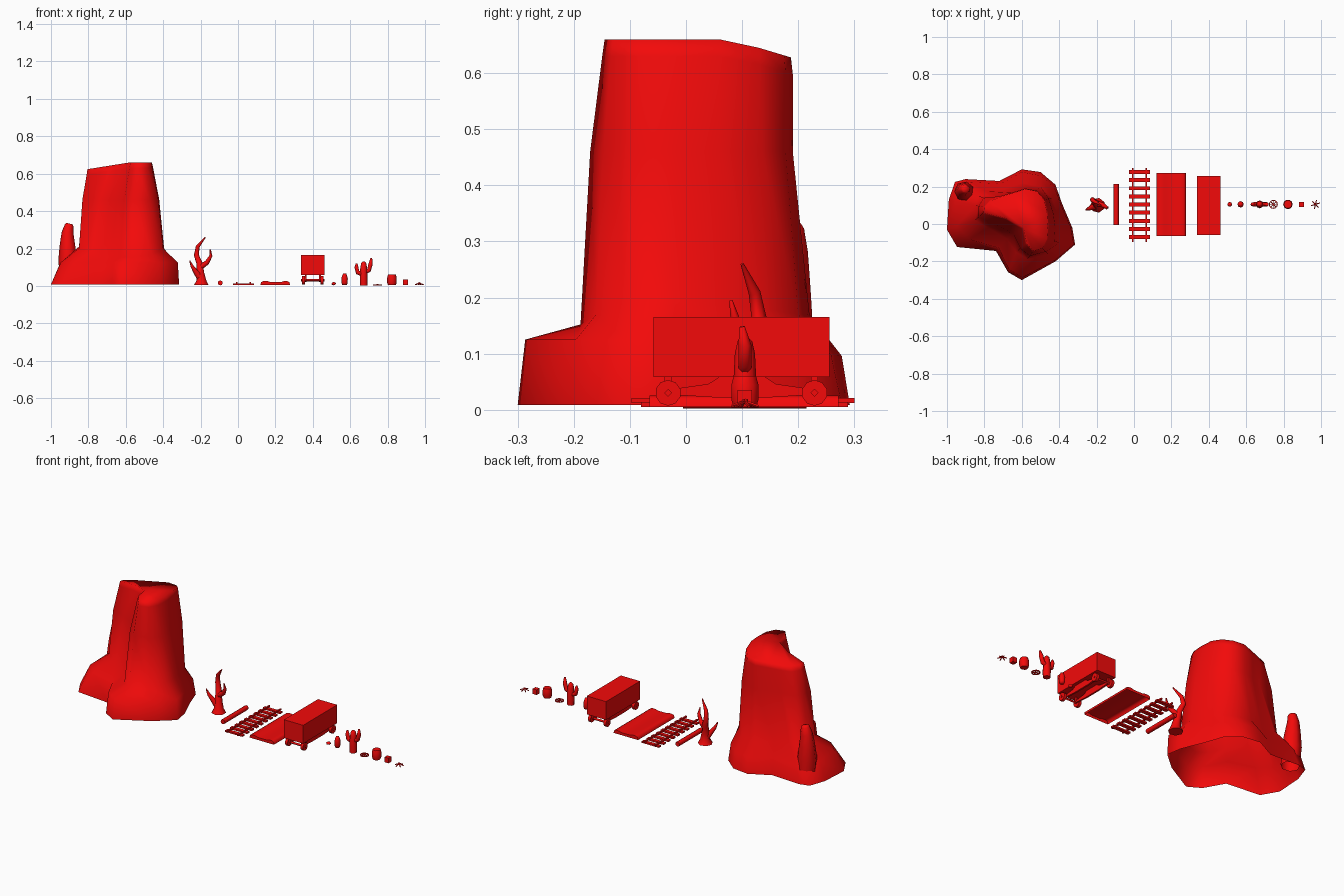
import bpy, bmesh, math
from mathutils import Vector

if "Cube" in bpy.data.objects:
    bpy.data.objects.remove(bpy.data.objects["Cube"])

red = bpy.data.materials.new("red")
red.diffuse_color = (0.9, 0.003, 0.003, 1)
red.use_nodes = True
red.node_tree.nodes["Principled BSDF"].inputs["Base Color"].default_value = red.diffuse_color
YC = 0.105


def finish(name, bm, smooth=40):
    me = bpy.data.meshes.new(name)
    bmesh.ops.recalc_face_normals(bm, faces=bm.faces)
    bm.to_mesh(me)
    bm.free()
    ob = bpy.data.objects.new(name, me)
    bpy.context.collection.objects.link(ob)
    me.materials.append(red)
    if smooth:
        bpy.ops.object.select_all(action='DESELECT')
        ob.select_set(True)
        bpy.context.view_layer.objects.active = ob
        bpy.ops.object.shade_smooth_by_angle(angle=math.radians(smooth))
    return ob


def loft(bm, rings, bottom=True, top=True):
    vs = [[bm.verts.new(p) for p in r] for r in rings]
    n = len(vs[0])
    for a, b in zip(vs, vs[1:]):
        for i in range(n):
            bm.faces.new((a[i], a[(i + 1) % n], b[(i + 1) % n], b[i]))
    if bottom:
        bm.faces.new(vs[0][::-1])
    if top:
        bm.faces.new(vs[-1])


def tube(bm, pts, n=7, bottom=True):
    """Tapered limb through (x, y, z, radius) points."""
    P = [Vector(p[:3]) for p in pts]
    rings = []
    for i, p in enumerate(P):
        d = (P[min(i + 1, len(P) - 1)] - P[max(i - 1, 0)]).normalized()
        u = d.cross(Vector((0, 1, 0)))
        u = u.normalized() if u.length > 0.1 else Vector((1, 0, 0))
        v = d.cross(u)
        rings.append([p + pts[i][3] * (u * math.cos(k * math.tau / n) + v * math.sin(k * math.tau / n))
                      for k in range(n)])
    loft(bm, rings, bottom)


def box(bm, x0, x1, y0, y1, z0, z1):
    loft(bm, [[(x0, y0, z), (x1, y0, z), (x1, y1, z), (x0, y1, z)] for z in (z0, z1)])


# Mesa: lofted from a wide base to a crescent-shaped top, open underneath
base = [(-1, -.03), (-.99, .13), (-.957, .225), (-.9, .24), (-.72, .23), (-.6, .292), (-.5, .278), (-.42, .21),
        (-.385, .11), (-.33, -.02), (-.315, -.11), (-.42, -.2), (-.6, -.3), (-.674, -.257), (-.738, -.144),
        (-.946, -.123)]
waist = [(-.85, .02), (-.85, .1), (-.83, .15), (-.79, .175), (-.7, .185), (-.6, .22), (-.5, .2), (-.44, .14),
         (-.41, .06), (-.395, -.02), (-.4, -.1), (-.46, -.16), (-.57, -.188), (-.63, -.15), (-.68, -.08), (-.78, -.02)]
crown = [(-.805, .06), (-.8, .09), (-.765, .125), (-.71, .145), (-.65, .165), (-.58, .187), (-.52, .175), (-.48, .13),
         (-.465, .06), (-.46, -.01), (-.465, -.08), (-.49, -.13), (-.54, -.145), (-.575, -.1), (-.59, -.02),
         (-.68, .03)]
spread = [.35, .25, .2, .25, .35, .2, .25, .25, .2, .12, .08, .1, .12, .13, .25, .4]
waist_z = [.2, .21, .21, .2, .18, .17, .17, .18, .19, .2, .2, .17, .152, .155, .17, .19]


def mix(a, b, t):
    return [(p[0] + (q[0] - p[0]) * t, p[1] + (q[1] - p[1]) * t) for p, q in zip(a, b)]


shoulder = [(p[0] + (q[0] - p[0]) * t, p[1] + (q[1] - p[1]) * t, .125 - .1 * max(0, p[1]))
            for p, q, t in zip(base, waist, spread)]
# Back wall rises almost straight, the rest tapers
middle = [near if p[1] < .17 else far for p, near, far in zip(waist, mix(waist, crown, .4), mix(waist, crown, .9))]
top_z = [.66 + .16 * min(0, x + .58) - .3 * max(0, y - .08) for x, y in crown]
bm = bmesh.new()
loft(bm, [[(*p, .008) for p in base], shoulder,
          [(*p, z) for p, z in zip(waist, waist_z)], [(*p, .46) for p in middle],
          [(*p, z - .03) for p, z in zip(mix(waist, crown, .9), top_z)],
          [(*p, z) for p, z in zip(crown, top_z)]], bottom=False)
finish("mesa", bm, 89)

# Small spire on the mesa's back-left shoulder
bm = bmesh.new()
tube(bm, [(-.9, .172, .03, .05), (-.908, .175, .14, .053), (-.91, .18, .22, .043), (-.91, .185, .285, .033),
          (-.902, .187, .325, .024), (-.9, .187, .333, .018)], 7, bottom=False)
finish("mesa_spire", bm, 80)

# Dead tree
bm = bmesh.new()
tube(bm, [(-.195, .1, .006, .04), (-.195, .1, .03, .027), (-.2, .105, .07, .021), (-.205, .115, .12, .017),
          (-.222, .13, .165, .014), (-.215, .122, .21, .011), (-.175, .1, .26, .003)])
tube(bm, [(-.2, .1, .04, .02), (-.225, .09, .075, .014), (-.245, .08, .105, .009), (-.258, .075, .135, .003)])
tube(bm, [(-.2, .11, .1, .016), (-.165, .1, .125, .013), (-.145, .088, .16, .009), (-.148, .08, .195, .003)])
finish("dead_tree", bm, 80)

# Log
bm = bmesh.new()
tube(bm, [(-.095, -.005, .016, .0135), (-.095, .215, .016, .0135)], 8)
finish("log", bm, 80)

# Rail track
bm = bmesh.new()
for i in range(9):
    y = -.07 + i * .0435
    box(bm, -.027, .085, y - .0105, y + .0105, .005, .014)
finish("track_sleepers", bm, 0)
bm = bmesh.new()
for x in (-.006, .066):
    box(bm, x - .004, x + .004, -.097, .3, .012, .021)
finish("track_rails", bm, 0)

# Embankment slab with a shallow trough, open underneath
prof = [(.12, .005), (.123, .02), (.135, .025), (.16, .025), (.175, .02), (.228, .02), (.244, .025), (.265, .025),
        (.275, .02), (.278, .005)]
bm = bmesh.new()
rings = [[bm.verts.new((x, y, z)) for x, z in prof] for y in (-.065, .272)]
for i in range(len(prof) - 1):
    bm.faces.new((rings[0][i], rings[0][i + 1], rings[1][i + 1], rings[1][i]))
for r in rings:
    bm.faces.new(r)
finish("embankment", bm, 85)

# Rail wagon body
bm = bmesh.new()
box(bm, .338, .462, -.058, .256, .058, .165)
finish("wagon_body", bm, 0)

# Wagon wheels, axles, hangers and side beams
bm = bmesh.new()
for y in (-.032, .229):
    tube(bm, [(.338, y, .03, .007), (.462, y, .03, .007)], 4)
    for x in (.35, .45):
        tube(bm, [(x - .008, y, .03, .023), (x + .008, y, .03, .023)], 10)
finish("wagon_wheels", bm)
bm = bmesh.new()
for x in (.362, .438):
    side = [(-.03, .027), (.05, .022), (.15, .022), (.229, .027), (.229, .036), (.16, .046), (.14, .059),
            (.06, .059), (.04, .046), (-.03, .036)]
    loft(bm, [[(x + d, y, z) for y, z in side] for d in (-.005, .005)])
    for y in (-.032, .229):
        box(bm, x - .005, x + .005, y - .006, y + .006, .03, .06)
finish("wagon_frame", bm, 0)

# Small stone
bm = bmesh.new()
bmesh.ops.create_icosphere(bm, subdivisions=1, radius=.014)
for v in bm.verts:
    v.co = Vector((.512 + v.co.x, YC + v.co.y, .012 + v.co.z * .65))
finish("stone", bm, 60)

# Upright sack
bm = bmesh.new()
tube(bm, [(.57, YC, .004, .012), (.57, YC, .015, .016), (.57, YC, .04, .017), (.57, YC, .055, .013),
          (.57, YC, .067, .008)], 8)
finish("sack", bm, 80)

# Cactus with two arms
bm = bmesh.new()
tube(bm, [(.672, YC, .003, .02), (.672, YC, .04, .021), (.672, YC, .1, .018), (.672, YC, .122, .013),
          (.672, YC, .13, .005)], 8)
tube(bm, [(.672, YC, .06, .012), (.64, YC, .072, .012), (.634, YC, .1, .011), (.634, YC, .12, .005)], 7)
tube(bm, [(.672, YC, .072, .012), (.7, YC, .082, .012), (.709, YC, .115, .012), (.713, .1, .148, .005)], 7)
finish("cactus", bm, 80)

# Spoked wheel lying flat
bm = bmesh.new()
n = 12
ring = lambda r, z: [(.745 + r * math.cos(i * math.tau / n), YC + r * math.sin(i * math.tau / n), z) for i in range(n)]
loft(bm, [ring(.019, .003), ring(.024, .003), ring(.024, .008), ring(.019, .008), ring(.019, .003)], False, False)
bmesh.ops.remove_doubles(bm, verts=bm.verts, dist=1e-5)
for k in range(4):
    a = k * math.pi / 4
    dx, dy = .02 * math.cos(a), .02 * math.sin(a)
    tube(bm, [(.745 - dx, YC - dy, .0055, .002), (.745 + dx, YC + dy, .0055, .002)], 4)
tube(bm, [(.745, YC, .002, .005), (.745, YC, .009, .005)], 8)
finish("cart_wheel", bm)

# Barrel
bm = bmesh.new()
tube(bm, [(.823, YC, .004, .021), (.823, YC, .018, .0255), (.823, YC, .044, .0255), (.823, YC, .06, .021)], 10)
finish("barrel", bm)

# Crate
bm = bmesh.new()
box(bm, .883, .909, YC - .013, YC + .013, .005, .035)
finish("crate", bm, 0)

# Campfire sticks
bm = bmesh.new()
for k in range(6):
    a = k * math.tau / 6 + .3
    c, s = math.cos(a), math.sin(a)
    tube(bm, [(.97 + .024 * c, YC + .024 * s, .006, .003), (.97 - .005 * c, YC - .005 * s, .017, .003)], 5)
finish("campfire", bm)
